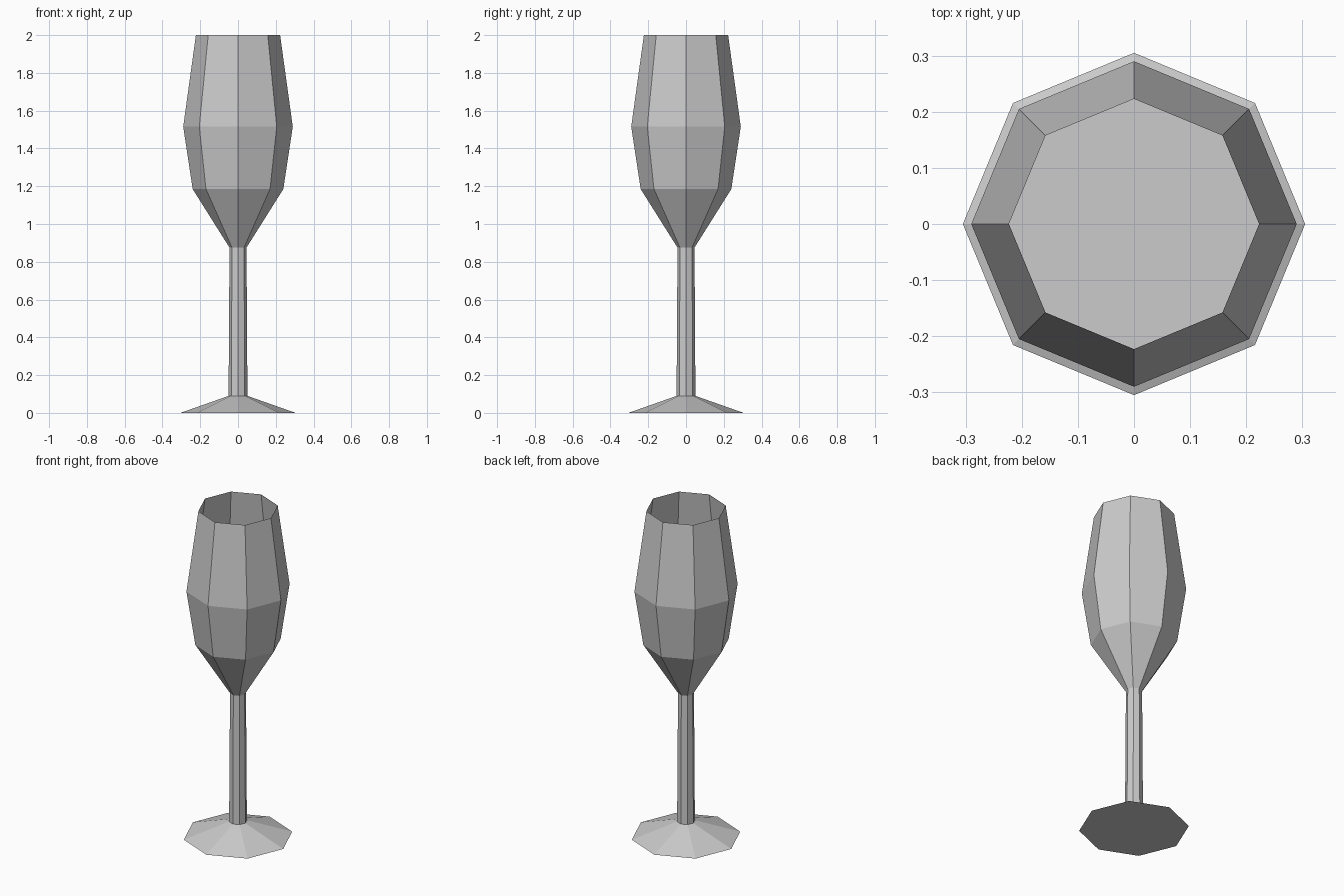
import bpy
import bmesh
from math import cos, sin, pi

SIDES = 8

cube = bpy.data.objects.get("Cube")
if cube:
    bpy.data.objects.remove(cube, do_unlink=True)

# One plain grey for the whole glass
grey = bpy.data.materials.new("plain_grey")
grey.use_nodes = True
colour = (0.6, 0.6, 0.6, 1)
grey.diffuse_color = colour
grey.node_tree.nodes["Principled BSDF"].inputs["Base Color"].default_value = colour


def lathe(name, profile, cap_bottom=False, cap_top=False):
    """Turn a (radius, height) profile, listed upwards, into a flat-faced part."""
    bm = bmesh.new()
    rings = []
    for radius, z in profile:
        angles = [2 * pi * i / SIDES for i in range(SIDES)]
        rings.append([bm.verts.new((radius * cos(a), radius * sin(a), z)) for a in angles])
    for low, high in zip(rings, rings[1:]):
        for i in range(SIDES):
            j = (i + 1) % SIDES
            bm.faces.new((low[i], low[j], high[j], high[i]))
    if cap_bottom:
        bm.faces.new(rings[0][::-1])
    if cap_top:
        bm.faces.new(rings[-1])
    mesh = bpy.data.meshes.new(name)
    bm.to_mesh(mesh)
    bm.free()
    mesh.materials.append(grey)
    obj = bpy.data.objects.new(name, mesh)
    bpy.context.collection.objects.link(obj)
    return obj


# Sloping foot with a flat underside
lathe("foot", [(0.305, 0), (0.05, 0.09)], cap_bottom=True)

# Slightly tapered stem
lathe("stem", [(0.05, 0.09), (0.045, 0.875)])

# Thin, open bowl
lathe("bowl", [(0.045, 0.875), (0.24, 1.185), (0.29, 1.515), (0.223, 2)])

# Flat floor inside the bowl
lathe("bowl_floor", [(0.24, 1.185)], cap_top=True)
